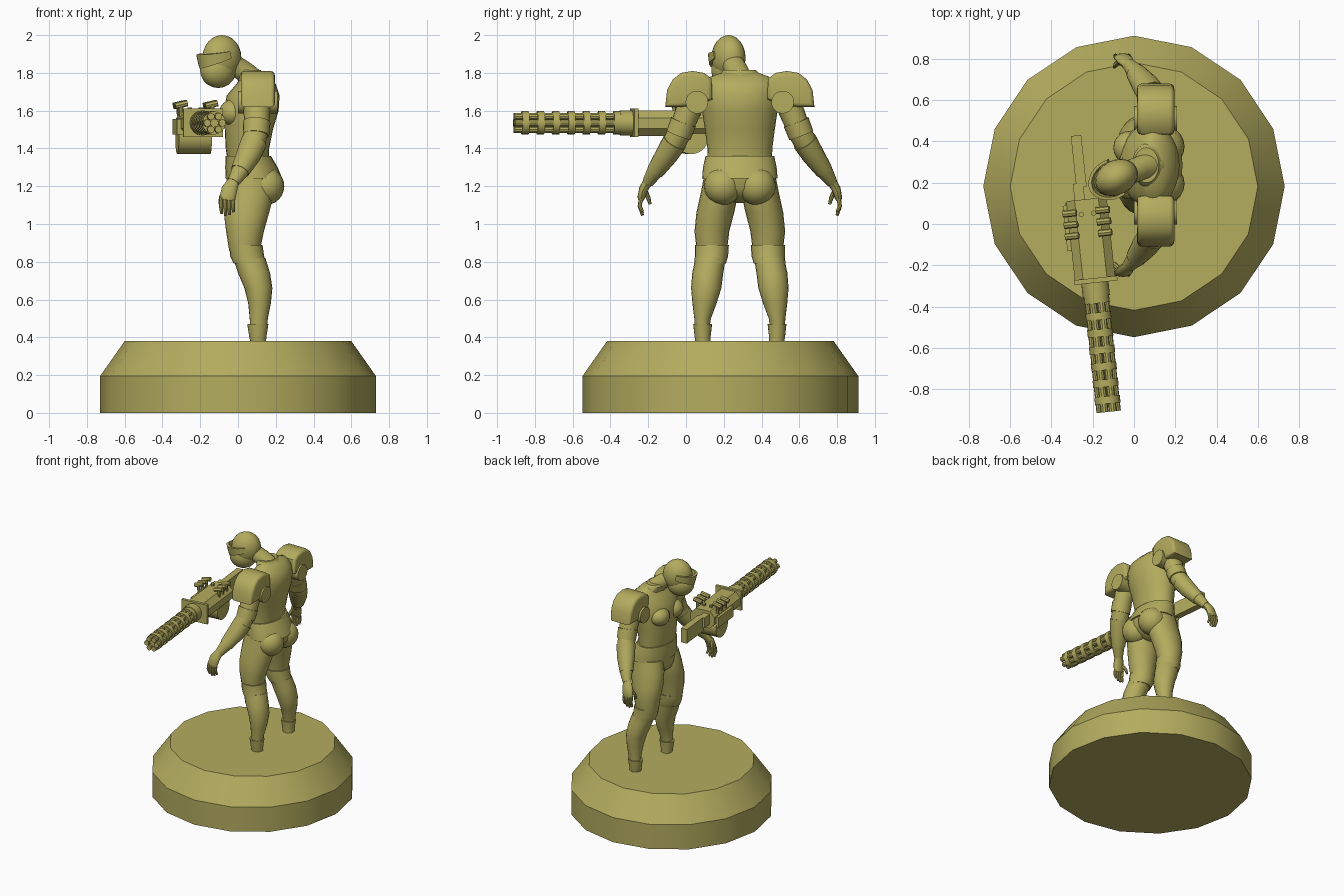
import bpy, bmesh, math
from mathutils import Vector, Matrix

if "Cube" in bpy.data.objects:
    bpy.data.objects.remove(bpy.data.objects["Cube"])

olive = bpy.data.materials.new("olive")
olive.use_nodes = True
COLOUR = (0.456, 0.413, 0.114, 1)
olive.diffuse_color = COLOUR
olive.node_tree.nodes["Principled BSDF"].inputs["Base Color"].default_value = COLOUR

MID = 0.285  # y of the figure's plane of symmetry


def finish(name, bm, angle=40):
    bmesh.ops.recalc_face_normals(bm, faces=bm.faces)
    me = bpy.data.meshes.new(name)
    bm.to_mesh(me)
    bm.free()
    me.materials.append(olive)
    ob = bpy.data.objects.new(name, me)
    bpy.context.collection.objects.link(ob)
    bpy.ops.object.select_all(action='DESELECT')
    ob.select_set(True)
    bpy.context.view_layer.objects.active = ob
    bpy.ops.object.shade_smooth_by_angle(angle=math.radians(angle))
    return ob


def loft(name, rings, n=20, upright=False, angle=40):
    """Elliptical rings (x, y, z, rx, ry) joined along their path."""
    bm = bmesh.new()
    pts = [Vector(r[:3]) for r in rings]
    loops = []
    for i, r in enumerate(rings):
        d = Vector((0, 0, 1))
        if not upright:
            d = (pts[min(i + 1, len(pts) - 1)] - pts[max(i - 1, 0)]).normalized()
        ref = Vector((1, 0, 0)) if abs(d.x) < 0.9 else Vector((0, 0, 1))
        u = (ref - d * ref.dot(d)).normalized()
        v = d.cross(u)
        loops.append([bm.verts.new(pts[i] + u * r[3] * math.cos(t) + v * r[4] * math.sin(t))
                      for t in (2 * math.pi * k / n for k in range(n))])
    for a, b in zip(loops, loops[1:]):
        for k in range(n):
            bm.faces.new((a[k], a[(k + 1) % n], b[(k + 1) % n], b[k]))
    bm.faces.new(loops[0])
    bm.faces.new(loops[-1])
    return finish(name, bm, angle)


def rod(name, p0, p1, r, n=12, r2=None):
    r2 = r if r2 is None else r2
    return loft(name, [(*p0, r, r), (*p1, r2, r2)], n, angle=35)


def ball(name, centre, size, turn=0.0, pitch=0.0, seg=20):
    bm = bmesh.new()
    m = (Matrix.Translation(centre) @ Matrix.Rotation(turn, 4, 'Z')
         @ Matrix.Rotation(pitch, 4, 'Y') @ Matrix.Diagonal((*size, 1)))
    bmesh.ops.create_uvsphere(bm, u_segments=seg, v_segments=seg // 2 + 2, radius=1, matrix=m)
    return finish(name, bm)


def prism(name, profile, x0, x1, bevel=0.0):
    """A yz profile extruded along x."""
    bm = bmesh.new()
    face = bm.faces.new([bm.verts.new((x0, y, z)) for y, z in profile])
    ext = bmesh.ops.extrude_face_region(bm, geom=[face])
    bmesh.ops.translate(bm, vec=(x1 - x0, 0, 0),
                        verts=[g for g in ext["geom"] if isinstance(g, bmesh.types.BMVert)])
    if bevel:
        rim = [e for e in bm.edges if abs(e.verts[0].co.x - e.verts[1].co.x) < 1e-5]
        bmesh.ops.bevel(bm, geom=rim, offset=bevel, segments=3, profile=0.5, affect='EDGES')
    return finish(name, bm)


# Plinth
loft("plinth", [(0, 0.182, 0, .73, .73), (0, 0.182, .195, .73, .73),
                (0, 0.182, .38, .6, .6)], n=16, upright=True, angle=30)


def body(name, rows):
    return loft(name, [((a + b) / 2, MID, z, (b - a) / 2, w) for z, a, b, w in rows], 28, True)


# Torso, belt and hips
body("torso", [(1.3, -.05, .16, .17), (1.4, -.065, .165, .172), (1.5, -.07, .185, .185),
               (1.6, -.075, .215, .2), (1.68, -.06, .22, .205), (1.74, -.01, .2, .19),
               (1.78, .02, .16, .155), (1.81, .03, .11, .07)])
body("belt", [(1.24, -.065, .235, .2), (1.3, -.068, .21, .195), (1.36, -.065, .175, .182)])
body("hips", [(1.11, .0, .12, .03), (1.15, -.05, .19, .12), (1.19, -.06, .22, .175),
              (1.26, -.06, .225, .195)])
body("collar", [(1.76, .0, .16, .12), (1.8, -.01, .13, .1), (1.815, .0, .12, .085)])
loft("neck", [(.09, MID, 1.74, .075, .08), (.03, .27, 1.81, .055, .06),
              (-.05, .24, 1.86, .055, .06)])

# Head, face mask and visor, turned slightly towards the weapon
TURN = math.radians(28)
HEAD = Vector((-.09, .225, 1.87))
ball("head", HEAD + Vector((.005, 0, .01)), (.108, .085, .12), TURN)
ball("face_mask", HEAD + Vector((-.015, -.008, -.055)), (.1, .08, .095), TURN, 0, 16)
bm = bmesh.new()
tilt = (Matrix.Translation(HEAD + Vector((-.01, -.005, .02))) @ Matrix.Rotation(TURN, 4, 'Z')
        @ Matrix.Rotation(math.radians(-14), 4, 'Y'))
strips = []
for k in range(17):
    t = math.radians(-100 + 12.5 * k)
    half = .04 - .012 * abs(t)
    cross = [(1, -half), (1, half), (.86, half), (.86, -half)]
    strips.append([bm.verts.new(tilt @ Vector((-.122 * s * math.cos(t), .096 * s * math.sin(t), h)))
                   for s, h in cross])
for a, b in zip(strips, strips[1:]):
    for k in range(4):
        bm.faces.new((a[k], a[(k + 1) % 4], b[(k + 1) % 4], b[k]))
bm.faces.new(strips[0])
bm.faces.new(strips[-1])
finish("visor", bm)

# Limbs and armour on both sides of the figure
for s, side in ((-1, "front"), (1, "rear")):
    def at(x, off, z, *radii):
        return (x, MID + s * off, z, *radii)

    ball(side + "_breast", at(-.025, .085, 1.59), (.075, .08, .07))
    ball(side + "_buttock", at(.145, .09, 1.2), (.1, .1, .1))
    loft(side + "_thigh", [at(.07, .1, 1.25, .12, .09), at(.06, .108, 1.16, .13, .1),
                           at(.045, .13, 1.06, .12, .1), at(.037, .148, .96, .1, .092),
                           at(.035, .148, .86, .082, .08)], upright=True)
    loft(side + "_knee_guard", [at(.042, .148, .89, .088, .09), at(.048, .15, .83, .09, .088),
                                at(.065, .158, .79, .088, .084)], upright=True)
    loft(side + "_shin", [at(.06, .155, .82, .085, .08), at(.085, .17, .74, .085, .082),
                          at(.108, .178, .66, .074, .08), at(.114, .187, .58, .06, .064),
                          at(.11, .197, .5, .048, .044), at(.108, .2, .44, .044, .038)],
         upright=True)
    loft(side + "_ankle_cuff", [at(.107, .195, .378, .042, .04), at(.105, .197, .4, .045, .042),
                                at(.105, .197, .47, .056, .05)], upright=True)

    # Shoulder armour
    outline = [(.145, 1.66), (.15, 1.77), (.19, 1.8), (.25, 1.81), (.31, 1.8), (.355, 1.765),
               (.385, 1.71), (.395, 1.62), (.31, 1.62), (.22, 1.63)]
    prism(side + "_shoulder_guard", [(MID + s * y, z) for y, z in outline], .015, .195, .022)
    rod(side + "_shoulder_disc", at(0, .227, 1.645), at(.208, .227, 1.645), .06, 24)

    # Arm
    loft(side + "_upper_arm", [at(.1, .24, 1.68, .072, .07), at(.1, .28, 1.58, .07, .066),
                               at(.1, .32, 1.48, .06, .06)])
    loft(side + "_elbow_band", [at(.1, .298, 1.54, .072, .07), at(.095, .325, 1.47, .07, .068)])
    loft(side + "_forearm", [at(.098, .315, 1.49, .063, .062), at(.075, .36, 1.41, .066, .062),
                             at(.045, .405, 1.34, .058, .054), at(.005, .455, 1.27, .044, .042),
                             at(-.025, .487, 1.22, .032, .03)])
    loft(side + "_forearm_guard", [at(.085, .345, 1.435, .07, .066), at(.055, .388, 1.365, .066, .06),
                                   at(.01, .447, 1.28, .05, .047)])
    loft(side + "_palm", [at(-.022, .483, 1.23, .03, .026), at(-.045, .51, 1.185, .042, .024),
                          at(-.055, .522, 1.14, .042, .02), at(-.057, .525, 1.125, .036, .014)], 12)
    for i, drop in enumerate((.01, 0, .004, .02)):
        x = -.088 + .021 * i
        loft(f"{side}_finger_{i + 1}", [at(x, .522, 1.14, .011, .012),
                                        at(x - .002, .53, 1.095, .011, .011),
                                        at(x + .002, .515, 1.045 + drop, .008, .008)], 8)
    loft(side + "_thumb", [at(-.07, .505, 1.18, .014, .014), at(-.09, .485, 1.14, .012, .012),
                           at(-.095, .475, 1.105, .008, .008)], 8)


# Rotary weapon, laid along a slightly turned axis
def gun(a, t, z):
    return (-.22 + a - .107 * t, t + .107 * a, z)


AXIS = 1.535
for i in range(6):
    t = i * math.pi / 3
    a, z = .04 * math.cos(t), AXIS + .04 * math.sin(t)
    rod(f"barrel_{i + 1}", gun(a, -.91, z), gun(a, -.25, z), .019, 10)
rod("barrel_core", gun(0, -.89, AXIS), gun(0, -.25, AXIS), .022)
for i in range(8):
    t = -.87 + .081 * i
    rod(f"barrel_clamp_{i + 1}", gun(0, t, AXIS), gun(0, t + .036, AXIS), .062, 16)
rod("barrel_sleeve", gun(0, -.35, AXIS), gun(0, -.27, AXIS), .066, 16)


def block(name, a0, a1, t0, t1, z0, z1, chamfer=0.0):
    bm = bmesh.new()
    bmesh.ops.create_cube(bm, size=1)
    for v in bm.verts:
        v.co = gun(a1 if v.co.x > 0 else a0, t1 if v.co.y > 0 else t0, z1 if v.co.z > 0 else z0)
    if chamfer:
        long = [e for e in bm.edges if abs(e.verts[0].co.y - e.verts[1].co.y) > .1]
        bmesh.ops.bevel(bm, geom=long, offset=chamfer, segments=1, affect='EDGES')
    return finish(name, bm, 30)


block("gun_flange", -.1, .11, -.285, -.262, 1.46, 1.612, .035)
block("gun_housing", -.095, .1, -.265, .12, 1.465, 1.6, .04)
block("gun_side_plate", -.115, -.06, -.12, .1, 1.475, 1.555)
block("gun_grip_plate", -.055, -.005, .1, .2, 1.5, 1.58)
block("gun_stock", -.04, .01, .18, .43, 1.47, 1.58)
rod("ammo_drum", gun(-.1, .02, 1.462), gun(.075, .02, 1.462), .092, 24)

# Fittings along the top of the weapon
for i in range(3):
    t = -.05 + .055 * i
    for a in (-.085, .075):
        rod("top_post", gun(a, t, 1.57), gun(a * 1.05, t, 1.635), .012, 8)
        rod("top_knob", gun(a - .032, t, 1.625), gun(a + .032, t, 1.64), .017, 8)
for a in (-.03, .03):
    rod("top_bolt", gun(a, .05, 1.59), gun(a, .05, 1.618), .013, 8)
